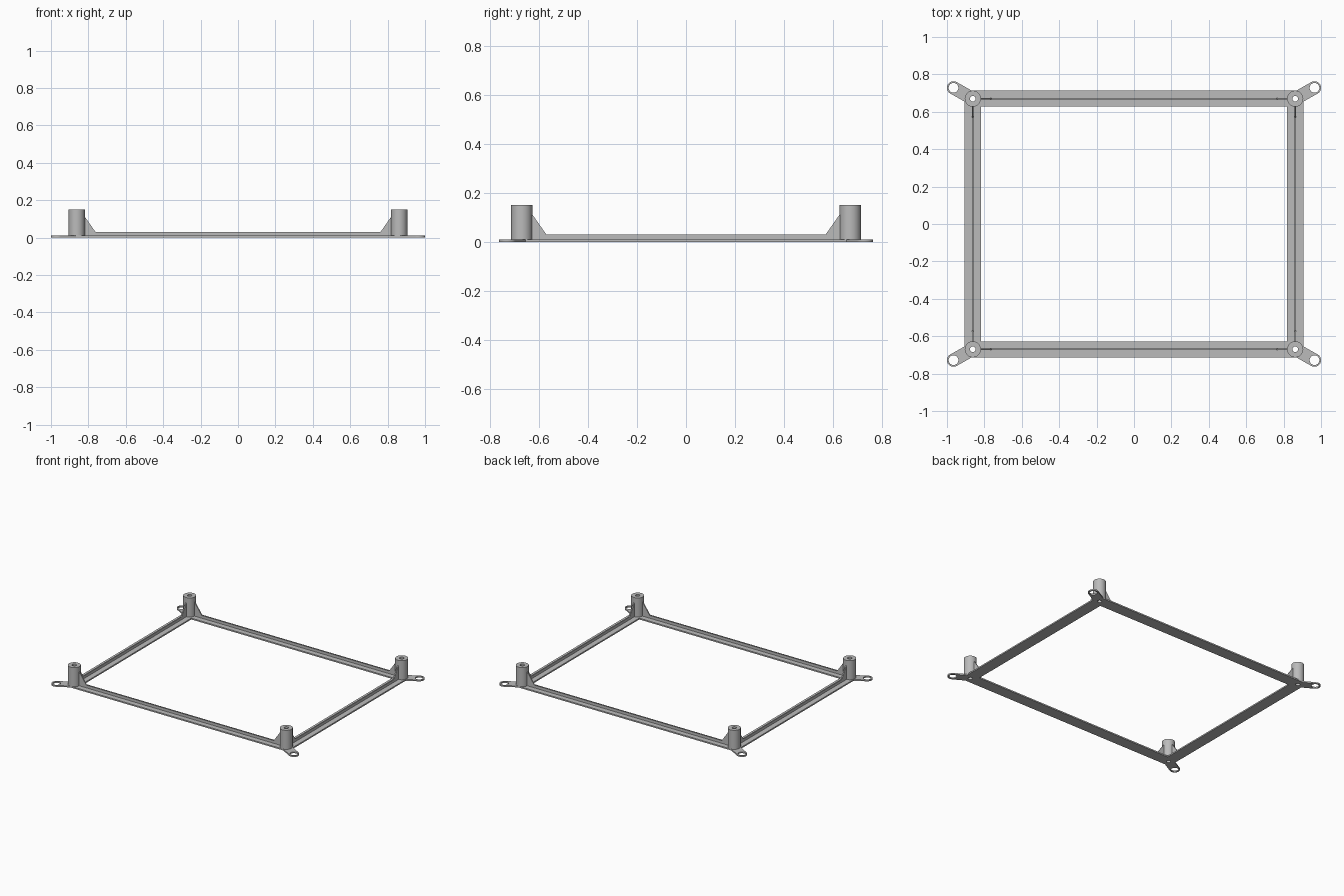
import bpy, bmesh, math
from mathutils import Vector, Matrix

old = bpy.data.objects.get("Cube")
if old:
    bpy.data.objects.remove(old, do_unlink=True)

POST_X, POST_Y = 0.862, 0.67      # post centres
POST_R, POST_H, BORE_R = 0.043, 0.15, 0.015
LUG_X, LUG_Y = 0.965, 0.728       # mounting eye centres
LUG_R, EYE_R = 0.035, 0.026
PLATE, RIB_H, RIB_W = 0.01, 0.03, 0.008
SIDES = 48

grey = bpy.data.materials.new("plain grey")
grey.use_nodes = True
colour = (0.5, 0.5, 0.5, 1)
grey.diffuse_color = colour
grey.node_tree.nodes["Principled BSDF"].inputs["Base Color"].default_value = colour


def circle(x, y, r):
    return [(x + r * math.cos(a), y + r * math.sin(a))
            for a in (2 * math.pi * i / SIDES for i in range(SIDES))]


def finish(name, bm):
    bmesh.ops.recalc_face_normals(bm, faces=bm.faces[:])
    mesh = bpy.data.meshes.new(name)
    bm.to_mesh(mesh)
    bm.free()
    mesh.materials.append(grey)
    obj = bpy.data.objects.new(name, mesh)
    bpy.context.collection.objects.link(obj)
    return obj


def prism(name, outline, bottom, top):
    """Extrude a flat outline upward."""
    bm = bmesh.new()
    face = bm.faces.new([bm.verts.new((x, y, bottom)) for x, y in outline])
    ext = bmesh.ops.extrude_face_region(bm, geom=[face])
    verts = [g for g in ext["geom"] if isinstance(g, bmesh.types.BMVert)]
    bmesh.ops.translate(bm, verts=verts, vec=(0, 0, top - bottom))
    return finish(name, bm)


def hull_prism(name, points, top):
    """Plate whose outline wraps tightly around the given points."""
    bm = bmesh.new()
    for x, y in points:
        for z in (0, top):
            bm.verts.new((x, y, z))
    hull = bmesh.ops.convex_hull(bm, input=bm.verts[:])
    spare = {v for v in hull["geom_interior"] if isinstance(v, bmesh.types.BMVert)}
    bmesh.ops.delete(bm, geom=list(spare), context="VERTS")
    bmesh.ops.dissolve_limit(bm, angle_limit=0.01, verts=bm.verts[:], edges=bm.edges[:])
    return finish(name, bm)


def activate(obj):
    bpy.ops.object.select_all(action="DESELECT")
    obj.select_set(True)
    bpy.context.view_layer.objects.active = obj


def drill(obj, x, y, r):
    """Cut a vertical hole right through a part."""
    cutter = prism("hole_cutter", circle(x, y, r), -0.1, POST_H + 0.1)
    cutter.hide_render = True
    mod = obj.modifiers.new("hole", "BOOLEAN")
    mod.operation, mod.solver, mod.object = "DIFFERENCE", "EXACT", cutter
    activate(obj)
    bpy.ops.object.modifier_apply(modifier=mod.name)
    bpy.data.objects.remove(cutter, do_unlink=True)


def smooth(obj):
    activate(obj)
    bpy.ops.object.shade_smooth_by_angle(angle=math.radians(30))


def rib(name, half, along_y, offset):
    """Thin upright rib that climbs into a gusset against each post."""
    end, foot = half - 0.03, half - 0.1
    profile = [(-end, 0.002), (end, 0.002), (end, 0.13), (foot, RIB_H),
               (-foot, RIB_H), (-end, 0.13)]
    obj = prism(name, profile, -RIB_W / 2, RIB_W / 2)
    place = Matrix.Translation(offset)
    if along_y:
        place = place @ Matrix.Rotation(math.pi / 2, 4, "Z")
    obj.data.transform(place @ Matrix.Rotation(math.pi / 2, 4, "X"))


def bar(name, hx, hy, cx, cy):
    """Flat bar, drilled where it runs under the posts."""
    obj = prism(name, [(cx - hx, cy - hy), (cx + hx, cy - hy),
                       (cx + hx, cy + hy), (cx - hx, cy + hy)], 0, PLATE)
    for s in (-1, 1):
        if hx > hy:
            drill(obj, s * POST_X, cy, BORE_R)
        else:
            drill(obj, cx, s * POST_Y, BORE_R)


# Four flat bars with their ribs
for s, word in ((-1, "front"), (1, "back")):
    bar(word + "_bar", POST_X, POST_R, 0, s * POST_Y)
    rib(word + "_rib", POST_X, False, Vector((0, s * POST_Y, 0)))
for s, word in ((-1, "right"), (1, "left")):
    bar(word + "_bar", POST_R, POST_Y, s * POST_X, 0)
    rib(word + "_rib", POST_Y, True, Vector((s * POST_X, 0, 0)))

# Corner posts and mounting lugs
for sy, depth in ((-1, "front"), (1, "back")):
    for sx, side in ((-1, "right"), (1, "left")):
        px, py, lx, ly = sx * POST_X, sy * POST_Y, sx * LUG_X, sy * LUG_Y
        post = prism(f"{depth}_{side}_post", circle(px, py, POST_R), 0, POST_H)
        drill(post, px, py, BORE_R)
        smooth(post)
        lug = hull_prism(f"{depth}_{side}_lug",
                         circle(px, py, LUG_R) + circle(lx, ly, LUG_R), PLATE)
        drill(lug, px, py, BORE_R)
        drill(lug, lx, ly, EYE_R)
        smooth(lug)
